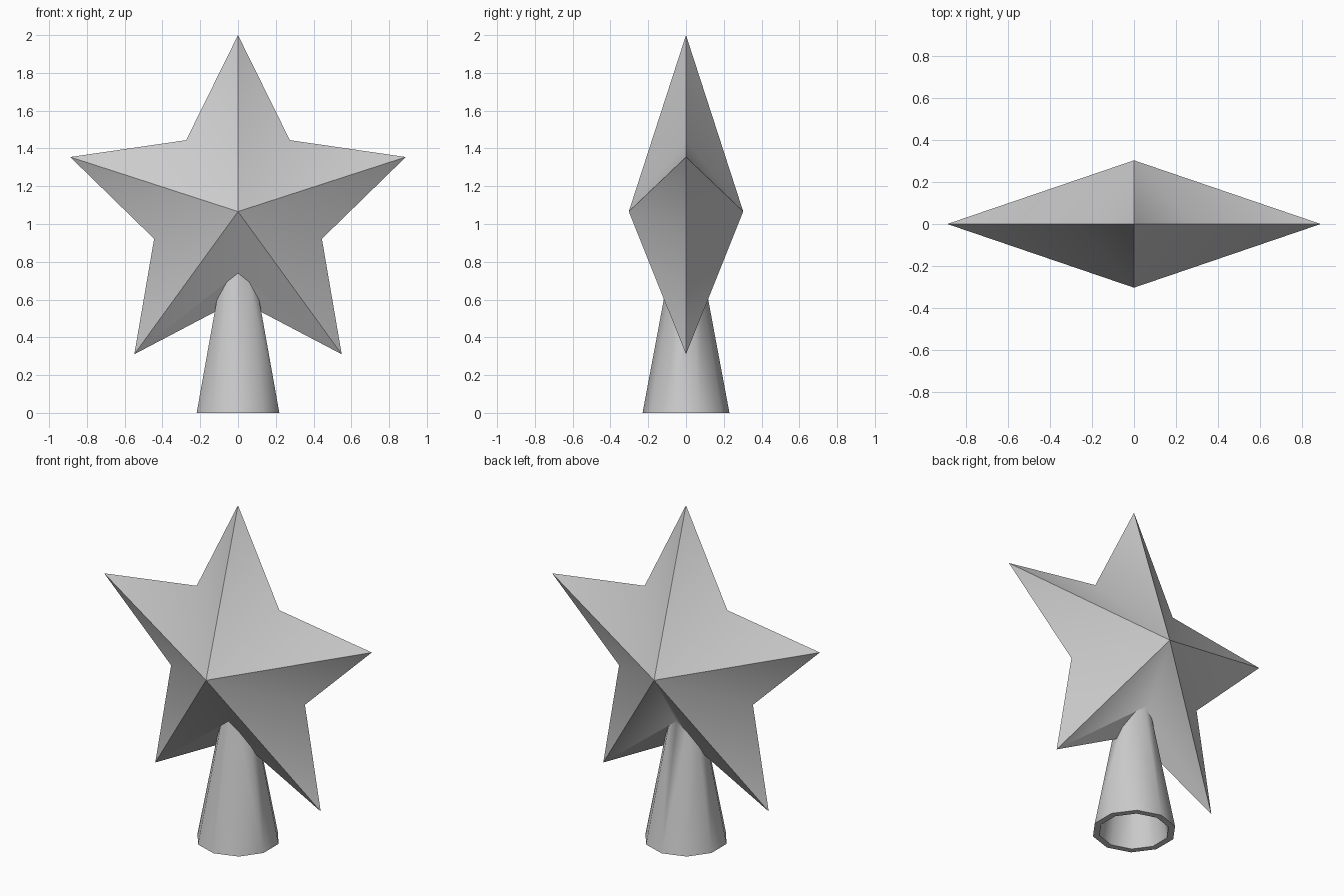
import bpy, bmesh
from math import pi, sin, cos, radians

if "Cube" in bpy.data.objects:
    bpy.data.objects.remove(bpy.data.objects["Cube"])

CENTRE_Z, R_OUT, R_IN, DEPTH = 1.066, 0.934, 0.467, 0.303


def make_object(name, bm):
    bmesh.ops.recalc_face_normals(bm, faces=bm.faces)
    mesh = bpy.data.meshes.new(name)
    bm.to_mesh(mesh)
    bm.free()
    obj = bpy.data.objects.new(name, mesh)
    bpy.context.collection.objects.link(obj)
    return obj


def tapered(name, r0, z0, r1, z1, sides=10):
    """Tapered tube body with a corner on the y axis."""
    bm = bmesh.new()
    rings = [[bm.verts.new((r * sin(2 * pi * i / sides), r * cos(2 * pi * i / sides), z))
              for i in range(sides)] for r, z in ((r0, z0), (r1, z1))]
    for i in range(sides):
        j = (i + 1) % sides
        bm.faces.new((rings[0][i], rings[0][j], rings[1][j], rings[1][i]))
    bm.faces.new(rings[0])
    bm.faces.new(rings[1])
    return make_object(name, bm)


def boolean(target, other, operation):
    mod = target.modifiers.new(operation, 'BOOLEAN')
    mod.operation, mod.solver, mod.object = operation, 'EXACT', other
    bpy.context.view_layer.objects.active = target
    bpy.ops.object.modifier_apply(modifier=mod.name)
    bpy.data.objects.remove(other)


# Five-pointed star, peaked at front and back
bm = bmesh.new()
rim = []
for i in range(10):
    r = R_IN if i % 2 else R_OUT
    rim.append(bm.verts.new((r * sin(i * pi / 5), 0, CENTRE_Z + r * cos(i * pi / 5))))
for side in (-1, 1):
    peak = bm.verts.new((0, side * DEPTH, CENTRE_Z))
    for i in range(10):
        bm.faces.new((rim[i], rim[(i + 1) % 10], peak))
star = make_object("star_topper", bm)

# Hollow tapered socket merged into the star
boolean(star, tapered("socket", 0.23, 0, 0.068, 0.865), 'UNION')
boolean(star, tapered("socket_hollow", 0.195, -0.01, 0.04, 0.82), 'DIFFERENCE')

# Smooth valleys and socket, crisp ridges
bpy.ops.object.select_all(action='DESELECT')
star.select_set(True)
bpy.context.view_layer.objects.active = star
bpy.ops.object.shade_smooth_by_angle(angle=radians(50))
